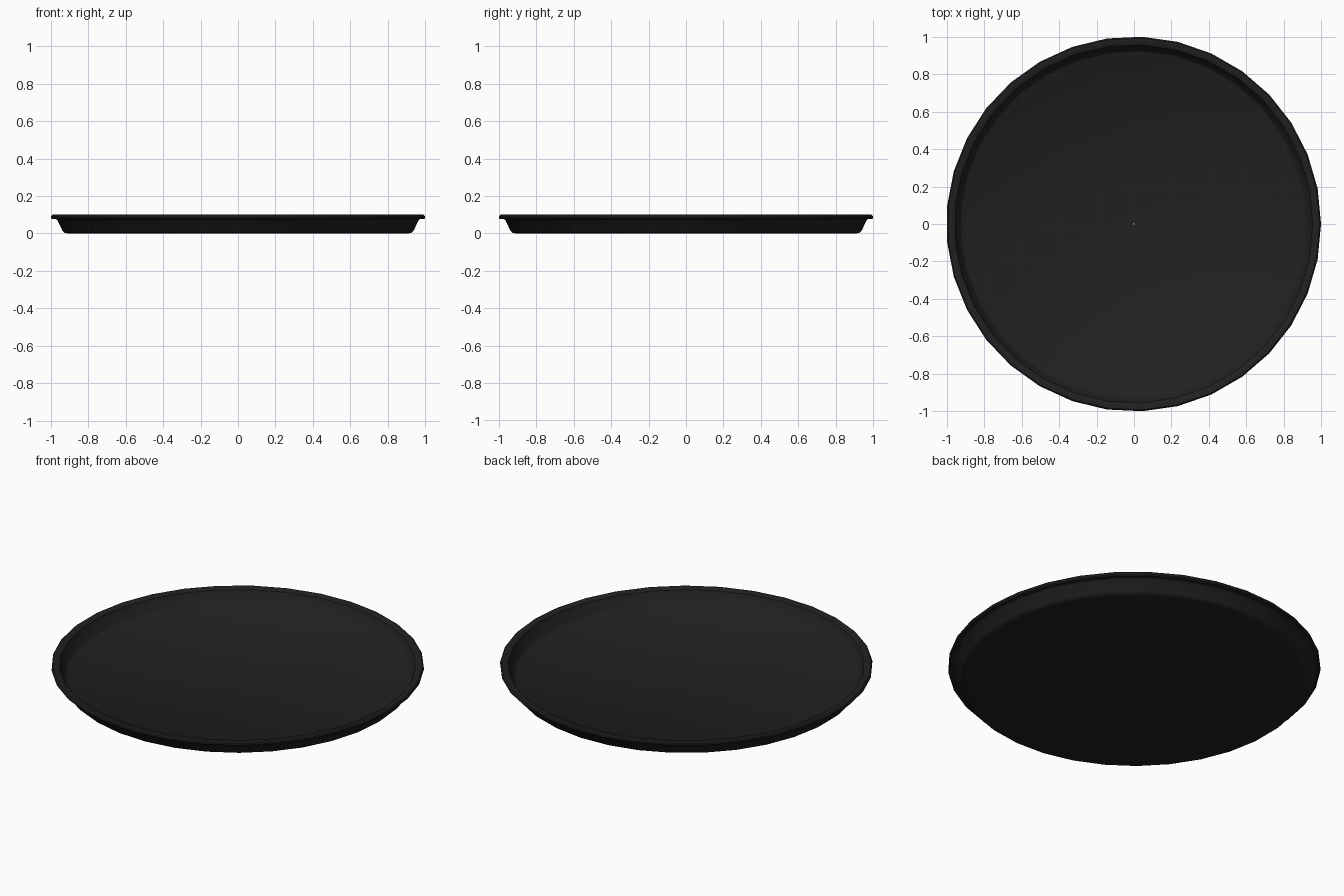
import bpy, bmesh, math

if "Cube" in bpy.data.objects:
    bpy.data.objects.remove(bpy.data.objects["Cube"])

SIDES = 33
# Closed tray section (radius, height): underside, rolled rim, inner wall, floor
profile = [
    (0.004, 0.003), (0.908, 0.003), (0.927, 0.006), (0.940, 0.018),
    (0.968, 0.076), (0.974, 0.079), (0.994, 0.079), (1.001, 0.085),
    (1.001, 0.096), (0.994, 0.103), (0.972, 0.103), (0.957, 0.096),
    (0.929, 0.030), (0.918, 0.022), (0.004, 0.022),
]


def lathe(name, section, sides):
    bm = bmesh.new()
    rings = []
    for i in range(sides):
        a = 2 * math.pi * i / sides
        rings.append([bm.verts.new((r * math.cos(a) - 0.002, r * math.sin(a), z - 0.003))
                      for r, z in section])
    n = len(section)
    for i in range(sides):
        p, q = rings[i], rings[(i + 1) % sides]
        for j in range(n):
            k = (j + 1) % n
            bm.faces.new((p[j], q[j], q[k], p[k]))
    bmesh.ops.recalc_face_normals(bm, faces=bm.faces)
    mesh = bpy.data.meshes.new(name)
    bm.to_mesh(mesh)
    bm.free()
    obj = bpy.data.objects.new(name, mesh)
    bpy.context.collection.objects.link(obj)
    return obj


# Round serving tray with a pinhole at its centre
tray = lathe("round_tray", profile, SIDES)
bpy.context.view_layer.objects.active = tray
tray.select_set(True)
bpy.ops.object.shade_smooth_by_angle(angle=math.radians(40))

# Black plastic
mat = bpy.data.materials.new("black_plastic")
mat.diffuse_color = (0.015, 0.015, 0.015, 1)
mat.use_nodes = True
mat.node_tree.nodes["Principled BSDF"].inputs["Base Color"].default_value = mat.diffuse_color
tray.data.materials.append(mat)
